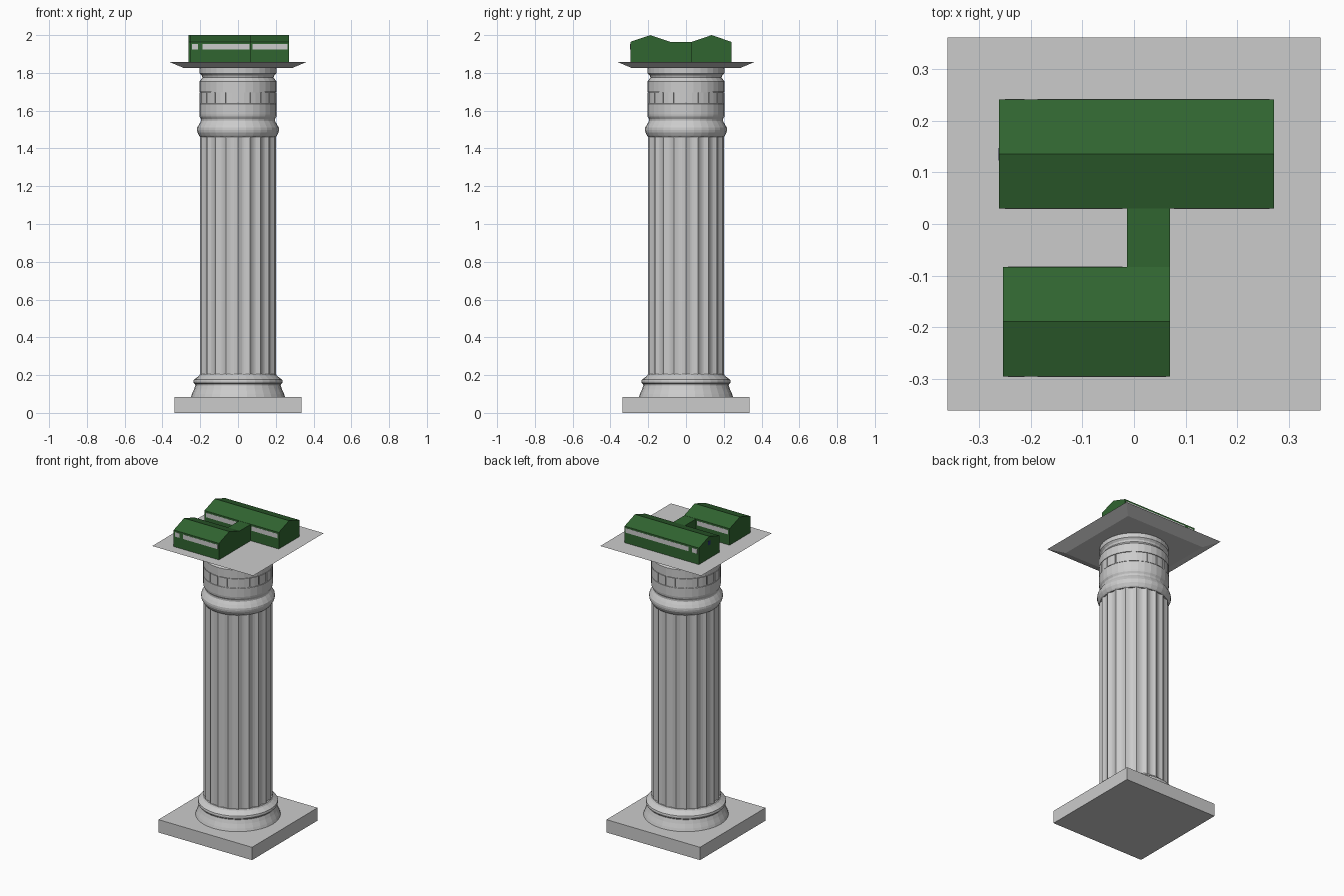
import bpy, math

if "Cube" in bpy.data.objects:
    bpy.data.objects.remove(bpy.data.objects["Cube"])

def material(name, color):
    m = bpy.data.materials.new(name)
    m.diffuse_color = color
    m.use_nodes = True
    m.node_tree.nodes["Principled BSDF"].inputs["Base Color"].default_value = m.diffuse_color
    return m

green = material("green_paint", (0.03, 0.13, 0.03, 1))
navy = material("navy_paint", (0.02, 0.03, 0.15, 1))

def make(name, verts, faces, mat=None):
    me = bpy.data.meshes.new(name)
    me.from_pydata(verts, [], faces)
    ob = bpy.data.objects.new(name, me)
    bpy.context.collection.objects.link(ob)
    if mat:
        me.materials.append(mat)
    return ob

def loft(name, rings, mat=None):
    """Skin a stack of equal-length rings and cap both ends."""
    n = len(rings[0])
    verts = [v for r in rings for v in r]
    faces = [(k*n + i, k*n + (i+1) % n, (k+1)*n + (i+1) % n, (k+1)*n + i)
             for k in range(len(rings) - 1) for i in range(n)]
    faces += [tuple(reversed(range(n))), tuple(range(len(verts) - n, len(verts)))]
    return make(name, verts, faces, mat)

def lathe(name, profile, n=32, turn=0.0):
    return loft(name, [[(r*math.cos(turn + 2*math.pi*i/n), r*math.sin(turn + 2*math.pi*i/n), z)
                        for i in range(n)] for r, z in profile])

def square(name, levels):
    return lathe(name, [(h*math.sqrt(2), z) for h, z in levels], 4, math.pi/4)

def box(name, x0, x1, y0, y1, z0, z1, mat=None):
    return loft(name, [[(x0, y0, z), (x1, y0, z), (x1, y1, z), (x0, y1, z)] for z in (z0, z1)], mat)

# plinth and round base moulding
square("plinth", [(0.335, 0), (0.335, 0.083)])
lathe("base_moulding", [(0.25, 0.083), (0.244, 0.10), (0.233, 0.125), (0.226, 0.145), (0.227, 0.152),
                        (0.234, 0.158), (0.236, 0.167), (0.234, 0.176), (0.225, 0.182), (0.207, 0.195),
                        (0.201, 0.205)])

# fluted shaft: 20 concave flutes
FL, SEG = 20, 6
def flute_ring(z):
    ring = []
    for i in range(FL*SEG):
        a = 2*math.pi*i/(FL*SEG)
        r = 0.202 - 0.012*math.sin(math.pi*(i % SEG)/SEG)
        ring.append((r*math.cos(a), r*math.sin(a), z))
    return ring
loft("fluted_shaft", [flute_ring(0.19), flute_ring(1.47)])

# collar and capital drum
lathe("collar_ring", [(0.2, 1.46), (0.206, 1.468), (0.215, 1.485), (0.217, 1.497), (0.216, 1.51),
                      (0.206, 1.528), (0.195, 1.545), (0.195, 1.553)])
lathe("capital_drum", [(0.193, 1.545), (0.196, 1.557), (0.203, 1.568), (0.205, 1.58), (0.205, 1.635),
                       (0.199, 1.64), (0.199, 1.70), (0.205, 1.70), (0.205, 1.755), (0.198, 1.762),
                       (0.188, 1.775), (0.192, 1.787), (0.203, 1.798), (0.204, 1.828)])

# ring of teeth filling the recessed band
R = 0.2045
for i in range(FL):
    c = 2*math.pi*(i + 0.5)/FL
    angs = [c + math.radians(d) for d in (-8, 0, 8)]
    loft(f"capital_tooth_{i+1}", [
        [(R*math.cos(a), R*math.sin(a), z) for a in angs] +
        [(0.19*math.cos(a), 0.19*math.sin(a), z) for a in reversed(angs)]
        for z in (1.637, 1.697)])

# flared top slab
T = 1.857
square("top_slab", [(0.285, 1.825), (0.361, T)])

# gabled wings joined by a flat link
def wing(name, x0, x1, y0, y1):
    sec = [(y0, T), (y1, T), (y1, 1.964), ((y0 + y1)/2, 2.0), (y0, 1.964)]
    return loft(name, [[(x, y, z) for y, z in sec] for x in (x0, x1)], green)
wing("back_wing", -0.261, 0.271, 0.030, 0.241)
wing("front_wing", -0.254, 0.070, -0.295, -0.083)
box("link_block", -0.014, 0.070, -0.084, 0.031, T, 1.963, green)

# window strips on the long walls
def strip(name, x0, x1, y):
    box(name, x0, x1, y - 0.001, y + 0.001, 1.924, 1.953)
for tag, y, spans in [
        ("front_wing_front", -0.295, [(-0.244, -0.212), (-0.187, 0.062)]),
        ("front_wing_back", -0.083, [(-0.244, -0.022)]),
        ("back_wing_front", 0.030, [(-0.25, -0.022), (0.077, 0.262)]),
        ("back_wing_back", 0.241, [(-0.25, -0.212), (-0.187, 0.262)])]:
    for k, (a, b) in enumerate(spans):
        strip(f"{tag}_window_{k+1}", a, b, y)

# small gable panel
box("gable_panel", -0.2622, -0.26, 0.123, 0.147, 1.945, 1.972, navy)
